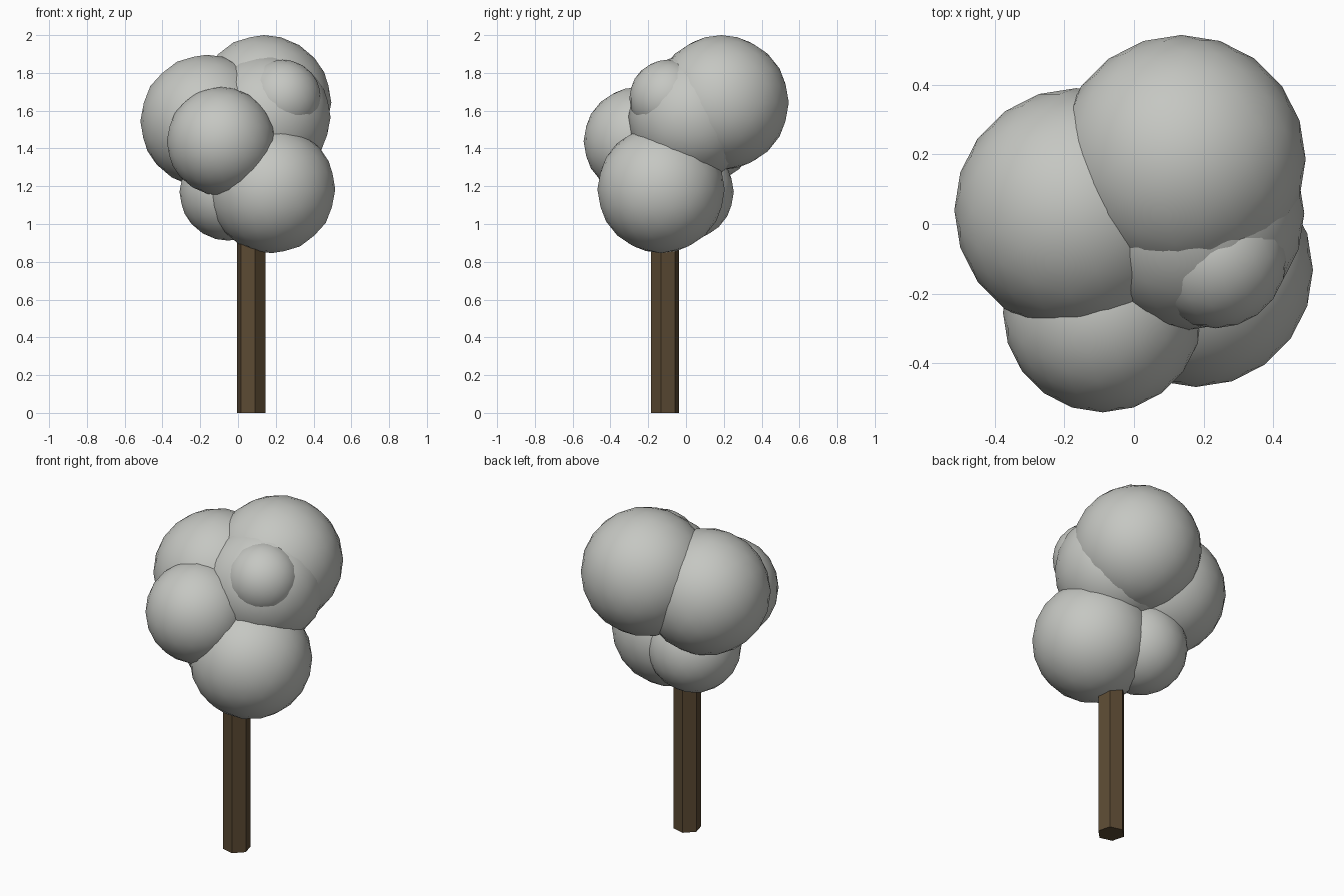
import bpy, math

if "Cube" in bpy.data.objects:
    bpy.data.objects.remove(bpy.data.objects["Cube"])

def material(name, rgb):
    m = bpy.data.materials.new(name)
    m.diffuse_color = (*rgb, 1)
    m.use_nodes = True
    m.node_tree.nodes["Principled BSDF"].inputs["Base Color"].default_value = m.diffuse_color
    return m

leaf = material("pale grey foliage", (0.56, 0.57, 0.54))
bark = material("brown bark", (0.105, 0.068, 0.033))

# Trunk: straight six-sided post, running up inside the foliage
bpy.ops.mesh.primitive_cylinder_add(vertices=6, radius=0.077, depth=1.1,
                                    location=(0.07, -0.112, 0.55))
trunk = bpy.context.object
trunk.name = "trunk"
trunk.rotation_euler.z = math.radians(15)
trunk.data.materials.append(bark)

# Foliage: overlapping smooth balls (name, centre, radius)
clumps = [
    ("top_back", (0.137, 0.187, 1.643), 0.357),
    ("left", (-0.166, 0.04, 1.545), 0.351),
    ("front", (-0.09, -0.255, 1.438), 0.287),
    ("lower_right", (0.178, -0.132, 1.183), 0.337),
    ("lower_left", (-0.052, -0.005, 1.17), 0.258),
    ("middle_right", (0.155, 0.03, 1.565), 0.335),
    ("small_front_right", (0.235, -0.095, 1.665), 0.205),
]
for name, centre, radius in clumps:
    bpy.ops.mesh.primitive_ico_sphere_add(subdivisions=3, radius=radius, location=centre)
    ball = bpy.context.object
    ball.name = "foliage_" + name
    ball.data.materials.append(leaf)
    bpy.ops.object.shade_smooth()
